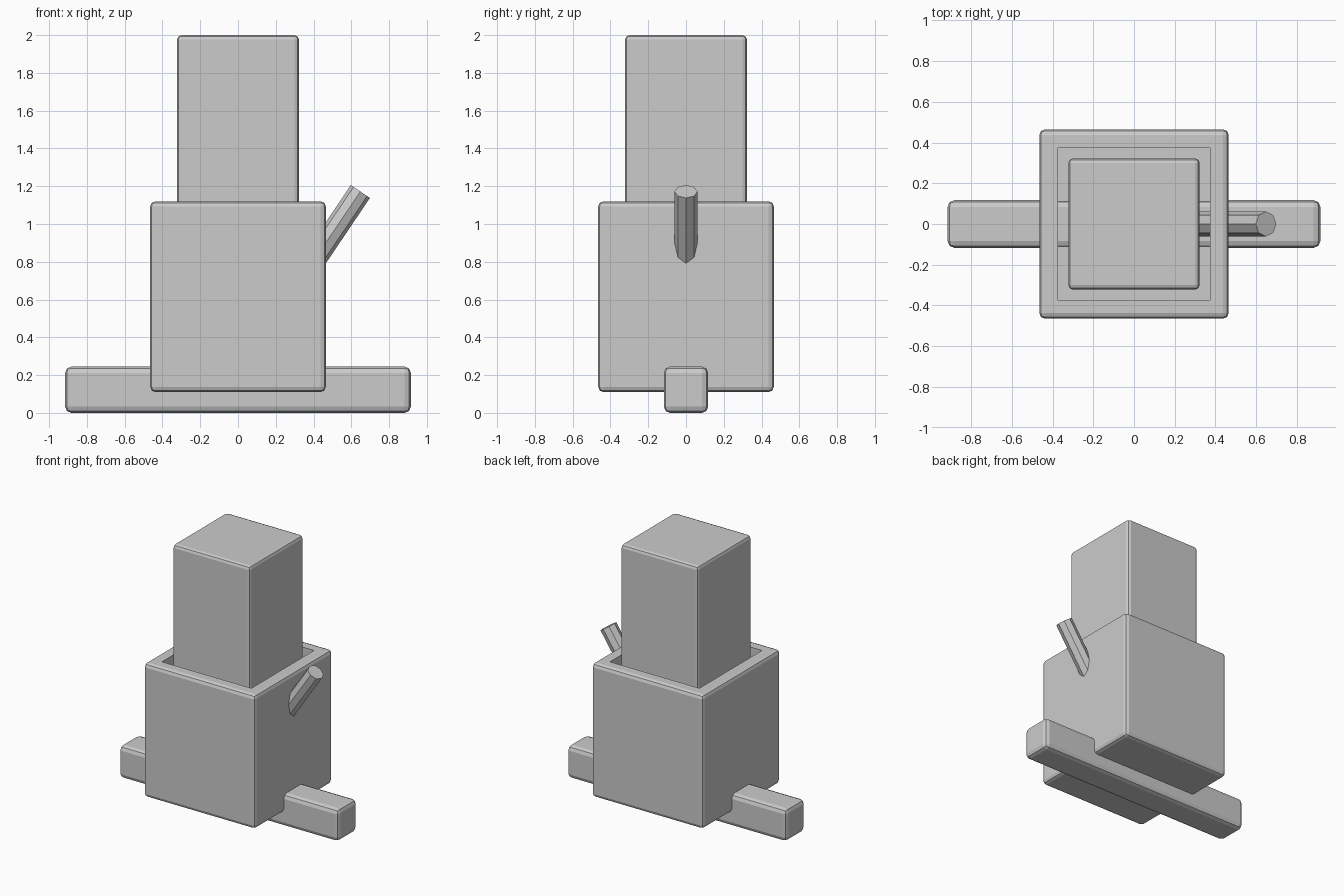
import bpy, bmesh
from mathutils import Matrix, Vector

if "Cube" in bpy.data.objects:
    bpy.data.objects.remove(bpy.data.objects["Cube"])


def finish(name, bm):
    bmesh.ops.recalc_face_normals(bm, faces=bm.faces)
    mesh = bpy.data.meshes.new(name)
    bm.to_mesh(mesh)
    bm.free()
    obj = bpy.data.objects.new(name, mesh)
    bpy.context.collection.objects.link(obj)
    return obj


def bevelled_box(sx, sy, z0, z1, bevel):
    bm = bmesh.new()
    bmesh.ops.create_cube(bm, size=1)
    bmesh.ops.scale(bm, vec=(sx, sy, z1 - z0), verts=bm.verts)
    bmesh.ops.translate(bm, vec=(0, 0, (z0 + z1) / 2), verts=bm.verts)
    bmesh.ops.bevel(bm, geom=bm.edges[:], offset=bevel, segments=2,
                    profile=0.5, affect='EDGES')
    return bm


# base bar
finish("base_bar", bevelled_box(1.83, 0.235, 0.0, 0.245, 0.033))

# hollow body: inset the flat top and push it down into a deep socket
half, rim, bevel = 0.465, 0.347, 0.028
bm = bevelled_box(2 * half, 2 * half, 0.11, 1.12, bevel)
bm.normal_update()
top = max(bm.faces, key=lambda f: f.calc_center_median().z + f.calc_area())
top = [f for f in bm.faces if f.normal.z > 0.99 and f.calc_area() > 0.1]
bmesh.ops.inset_region(bm, faces=top, thickness=half - bevel - rim)
floor = bmesh.ops.extrude_discrete_faces(bm, faces=top)["faces"]
bmesh.ops.translate(bm, vec=(0, 0, -0.89),
                    verts=list({v for f in floor for v in f.verts}))
finish("hollow_body", bm)

# sliding block standing in the socket
finish("sliding_block", bevelled_box(0.645, 0.645, 0.24, 2.0, 0.024))

# slanted eight-sided side rod, passing through the body wall
tip = Vector((0.648, 1e-6, 1.172))
axis = Vector((0.56, 0, 0.83)).normalized()
length = 0.7
bm = bmesh.new()
bmesh.ops.create_cone(bm, cap_ends=True, segments=8, radius1=0.061,
                      radius2=0.061, depth=length)
side = Vector((0, 1, 0))
rot = Matrix((side.cross(axis), side, axis)).transposed().to_4x4()
bmesh.ops.transform(bm, matrix=Matrix.Translation(tip - axis * length / 2) @ rot,
                    verts=bm.verts)
finish("side_rod", bm)
